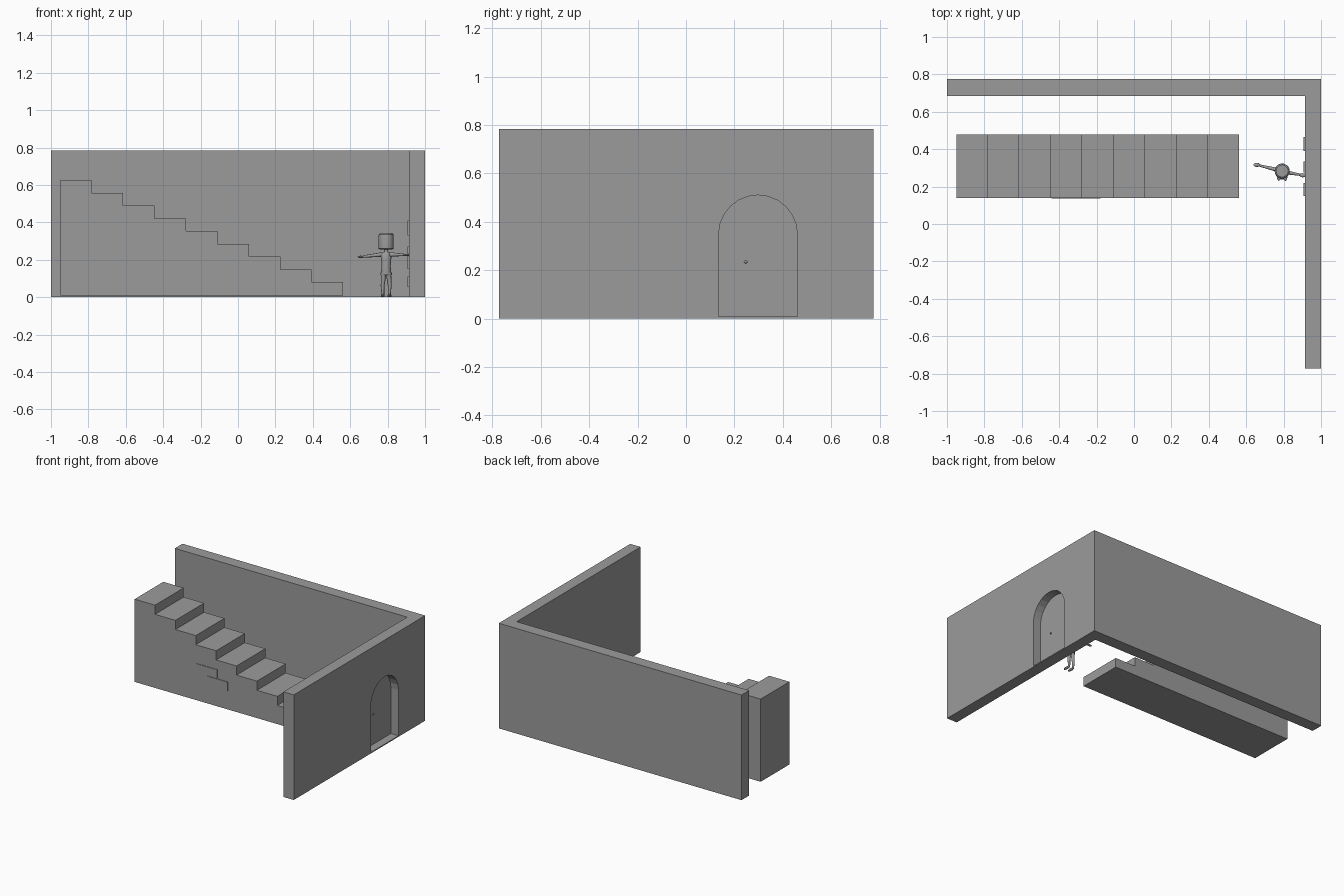
import bpy, bmesh, math
from mathutils import Vector

if "Cube" in bpy.data.objects:
    bpy.data.objects.remove(bpy.data.objects["Cube"])

grey = bpy.data.materials.new("plain grey")
grey.diffuse_color = (0.33, 0.33, 0.33, 1)
grey.use_nodes = True
grey.node_tree.nodes["Principled BSDF"].inputs["Base Color"].default_value = grey.diffuse_color


def finish(name, bm, smooth=False):
    bmesh.ops.recalc_face_normals(bm, faces=bm.faces[:])
    me = bpy.data.meshes.new(name)
    bm.to_mesh(me)
    bm.free()
    ob = bpy.data.objects.new(name, me)
    bpy.context.collection.objects.link(ob)
    me.materials.append(grey)
    if smooth:
        bpy.ops.object.select_all(action='DESELECT')
        ob.select_set(True)
        bpy.context.view_layer.objects.active = ob
        bpy.ops.object.shade_smooth_by_angle(angle=math.radians(40))
    return ob


def prism(name, pts, axis, lo, hi):
    """Extrude a 2D profile along one axis between lo and hi."""
    place = {'x': lambda a, b, c: (c, a, b),
             'y': lambda a, b, c: (a, c, b),
             'z': lambda a, b, c: (a, b, c)}[axis]
    bm = bmesh.new()
    face = bm.faces.new([bm.verts.new(place(a, b, lo)) for a, b in pts])
    ext = bmesh.ops.extrude_face_region(bm, geom=[face])
    move = Vector(place(0, 0, hi - lo))
    bmesh.ops.translate(bm, vec=move, verts=[v for v in ext['geom'] if isinstance(v, bmesh.types.BMVert)])
    return finish(name, bm)


def rect(a0, a1, b0, b1):
    return [(a0, b0), (a1, b0), (a1, b1), (a0, b1)]


def tube(name, rings, sides=14):
    """Loft circles or ellipses: each ring is (centre, rx, ry), along the path."""
    bm = bmesh.new()
    d = (Vector(rings[-1][0]) - Vector(rings[0][0])).normalized()
    u = Vector((0, 1, 0)).cross(d)
    u = u.normalized() if u.length > 0.1 else Vector((1, 0, 0))
    w = d.cross(u)
    loops = []
    for c, rx, ry in rings:
        loops.append([bm.verts.new(Vector(c) + u * rx * math.cos(2 * math.pi * i / sides)
                                   + w * ry * math.sin(2 * math.pi * i / sides))
                      for i in range(sides)])
    for p, q in zip(loops, loops[1:]):
        for i in range(sides):
            j = (i + 1) % sides
            bm.faces.new((p[i], p[j], q[j], q[i]))
    bm.faces.new(loops[0])
    bm.faces.new(loops[-1])
    return finish(name, bm, True)


def ball(name, c, r):
    bm = bmesh.new()
    bmesh.ops.create_uvsphere(bm, u_segments=14, v_segments=8, radius=1)
    for v in bm.verts:
        v.co = Vector([v.co[i] * r[i] + c[i] for i in range(3)])
    return finish(name, bm, True)


# L-shaped wall with an arched recess for the door
walls = prism("walls", [(-1, 0.685), (0.915, 0.685), (0.915, -0.772), (1, -0.772),
                        (1, 0.775), (-1, 0.775)], 'z', 0, 0.783)
arch = [(0.135, 0.008), (0.46, 0.008)]
arch += [(0.2975 + 0.1625 * math.cos(math.pi * i / 12),
          0.348 + 0.1625 * math.sin(math.pi * i / 12)) for i in range(13)]
cutter = prism("door_cutter", arch, 'x', 0.938, 1.05)
mod = walls.modifiers.new("door recess", 'BOOLEAN')
mod.operation = 'DIFFERENCE'
mod.solver = 'EXACT'
mod.object = cutter
bpy.context.view_layer.objects.active = walls
bpy.ops.object.modifier_apply(modifier=mod.name)
bpy.data.objects.remove(cutter)

# Door knob, and raised plates on the inner face of the door wall
ball("door_knob", (0.94, 0.247, 0.234), (0.008, 0.007, 0.006))
for y0, y1, z0, z1 in [(0.39, 0.465, 0.33, 0.41), (0.275, 0.335, 0.15, 0.27),
                       (0.15, 0.22, 0.055, 0.11)]:
    prism("inner_wall_plate", rect(y0, y1, z0, z1), 'x', 0.906, 0.916)

# Solid staircase, nine steps descending to the right
steps = 9
run, rise = 1.512 / steps, 0.0682
outline = [(-0.95, 0.01)]
for i in range(steps):
    z = 0.626 - i * rise
    outline += [(-0.95 + i * run, z), (-0.95 + (i + 1) * run, z)]
outline.append((-0.95 + steps * run, 0.01))
prism("staircase", outline, 'y', 0.14, 0.478)

# Two bricks on the side of the staircase
prism("upper_brick", rect(-0.44, -0.268, 0.218, 0.284), 'y', 0.136, 0.142)
prism("lower_brick", rect(-0.35, -0.18, 0.15, 0.215), 'y', 0.136, 0.142)

# Small figure with a barrel-shaped head and outstretched arms
cx, cy = 0.792, 0.283
tube("head", [((cx, cy, z), r, r) for z, r in
              [(0.254, 0.032), (0.259, 0.04), (0.27, 0.0405), (0.325, 0.0405),
               (0.336, 0.039), (0.342, 0.032)]], 18)
tube("neck", [((cx, cy, 0.232), 0.011, 0.011), ((cx, cy, 0.258), 0.011, 0.011)])
tube("torso", [((cx, cy, z), a, b) for z, a, b in
               [(0.118, 0.022, 0.018), (0.135, 0.027, 0.021), (0.165, 0.024, 0.018),
                (0.2, 0.027, 0.02), (0.228, 0.029, 0.019), (0.24, 0.018, 0.014)]])
tube("belt", [((cx, cy, 0.118), 0.031, 0.024), ((cx, cy, 0.132), 0.031, 0.024)])
prism("mouth_plate", rect(0.78, 0.802, 0.301, 0.314), 'y', cy - 0.044, cy - 0.036)

# Arms and hands
for side, start, end in [("left", (0.772, 0.288, 0.228), (0.67, 0.313, 0.217)),
                         ("right", (0.812, 0.277, 0.228), (0.888, 0.263, 0.226))]:
    a, b = Vector(start), Vector(end)
    tube(side + "_arm", [(a, 0.012, 0.012), (a.lerp(b, 0.5), 0.009, 0.009), (b, 0.006, 0.006)], 10)
    out = (b - a).normalized() * 0.014
    ball(side + "_hand", b + out, (0.018, 0.011, 0.006))

# Legs and feet
for side, s in (("left", -1), ("right", 1)):
    tube(side + "_leg", [((cx + s * x, cy, z), r, r) for z, x, r in
                         [(0.008, 0.017, 0.007), (0.06, 0.019, 0.01), (0.125, 0.013, 0.014)]], 10)
    ball(side + "_foot", (cx + s * 0.018, cy - 0.022, 0.008), (0.011, 0.031, 0.008))
